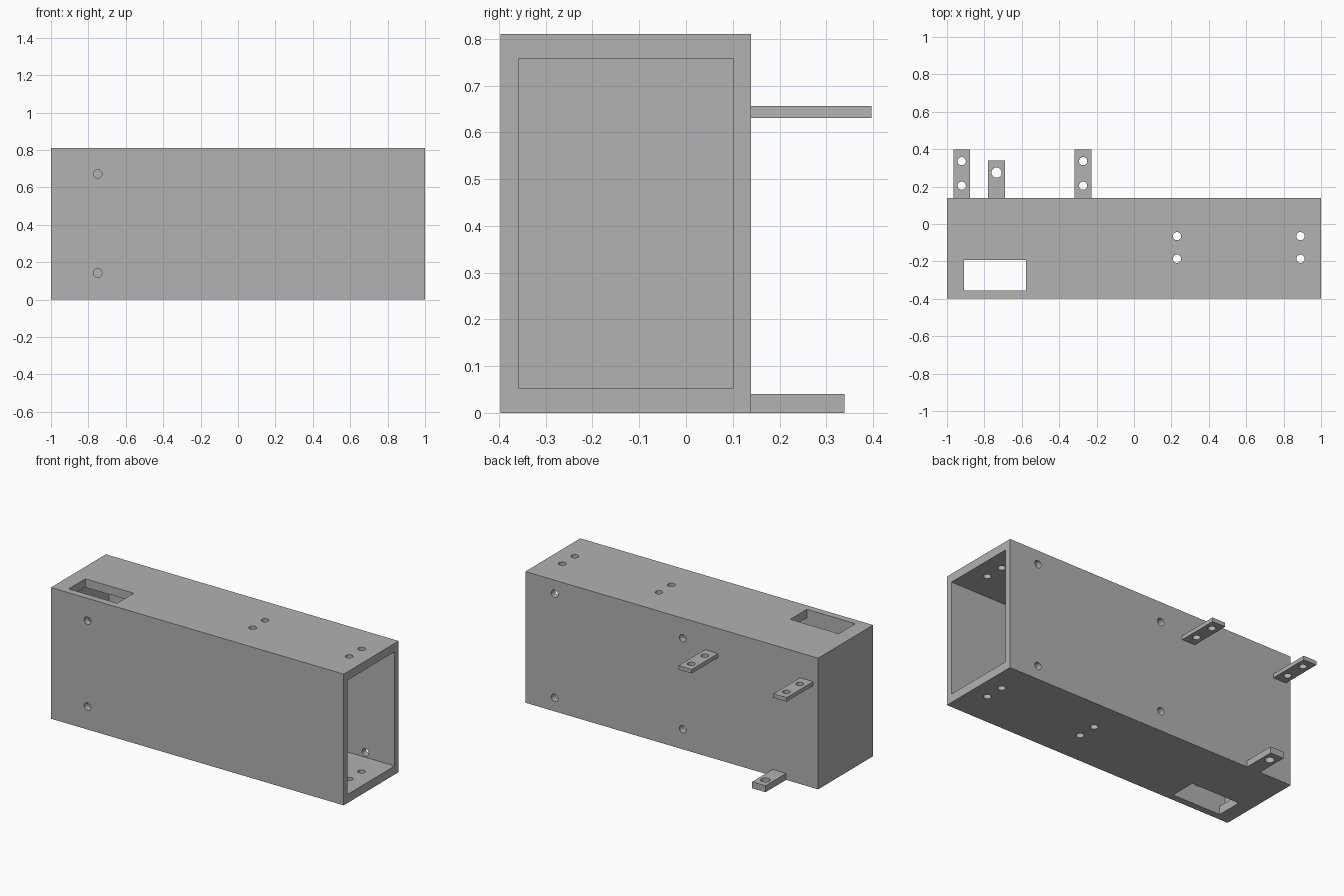
import bpy
from math import pi, radians

cube = bpy.data.objects.get("Cube")
if cube:
    bpy.data.objects.remove(cube, do_unlink=True)

grey = bpy.data.materials.new("plain grey")
grey.use_nodes = True
grey.diffuse_color = (0.445, 0.445, 0.445, 1)
grey.node_tree.nodes["Principled BSDF"].inputs["Base Color"].default_value = grey.diffuse_color


def box(name, x, y, z):
    """Box from (low, high) pairs on each axis."""
    spans = (x, y, z)
    bpy.ops.mesh.primitive_cube_add(size=1, location=[(a + b) / 2 for a, b in spans])
    ob = bpy.context.object
    ob.name = name
    ob.scale = [b - a for a, b in spans]
    bpy.ops.object.transform_apply(location=True, rotation=True, scale=True)
    ob.data.materials.append(grey)
    return ob


def drill(name, location, radius, depth, along_y=False):
    bpy.ops.mesh.primitive_cylinder_add(
        vertices=32, radius=radius, depth=depth, location=location,
        rotation=(pi / 2 if along_y else 0, 0, 0))
    ob = bpy.context.object
    ob.name = name
    bpy.ops.object.transform_apply(location=True, rotation=True, scale=True)
    ob.data.materials.append(grey)
    return ob


def cut(target, cutters):
    """Subtract each cutter in turn, then discard it."""
    for cutter in cutters:
        cutter.hide_render = True
        mod = target.modifiers.new("cut", 'BOOLEAN')
        mod.operation = 'DIFFERENCE'
        mod.solver = 'EXACT'
        mod.object = cutter
        bpy.ops.object.select_all(action='DESELECT')
        bpy.context.view_layer.objects.active = target
        target.select_set(True)
        bpy.ops.object.modifier_apply(modifier=mod.name)
        bpy.data.objects.remove(cutter, do_unlink=True)
    bpy.ops.object.shade_smooth_by_angle(angle=radians(30))


FRONT, BACK, TOP = -0.397, 0.139, 0.81

# Hollow housing, open at one end
housing = box("housing", (-1, 1), (FRONT, BACK), (0, TOP))
cutters = [
    box("cavity", (-0.95, 1.1), (-0.358, 0.1), (0.053, 0.758)),
    box("slot", (-0.908, -0.577), (-0.355, -0.193), (-0.1, 0.9)),
]

# Vertical screw holes through roof and floor
for x in (0.23, 0.89):
    for y in (-0.065, -0.186):
        cutters.append(drill("vertical_hole", (x, y, TOP / 2), 0.022, 1))

# Screw holes in the front and back walls
for x, z, wall in ((-0.75, 0.672, FRONT), (-0.75, 0.142, FRONT),
                   (0.8, 0.726, BACK), (0.8, 0.084, BACK),
                   (-0.075, 0.686, BACK), (-0.075, 0.124, BACK)):
    cutters.append(drill("wall_hole", (x, wall, z), 0.023, 0.2, True))
cut(housing, cutters)

# Drilled mounting tabs on the back wall
for name, x, width, end, z, holes, radius in (
        ("outer_upper_tab", -0.921, 0.09, 0.397, (0.631, 0.656), (0.336, 0.205), 0.022),
        ("inner_upper_tab", -0.272, 0.09, 0.397, (0.631, 0.656), (0.336, 0.205), 0.022),
        ("lower_tab", -0.735, 0.092, 0.339, (0, 0.04), (0.275,), 0.027)):
    tab = box(name, (x - width / 2, x + width / 2), (BACK, end), z)
    cut(tab, [drill("tab_hole", (x, y, z[0]), radius, 0.2) for y in holes])
